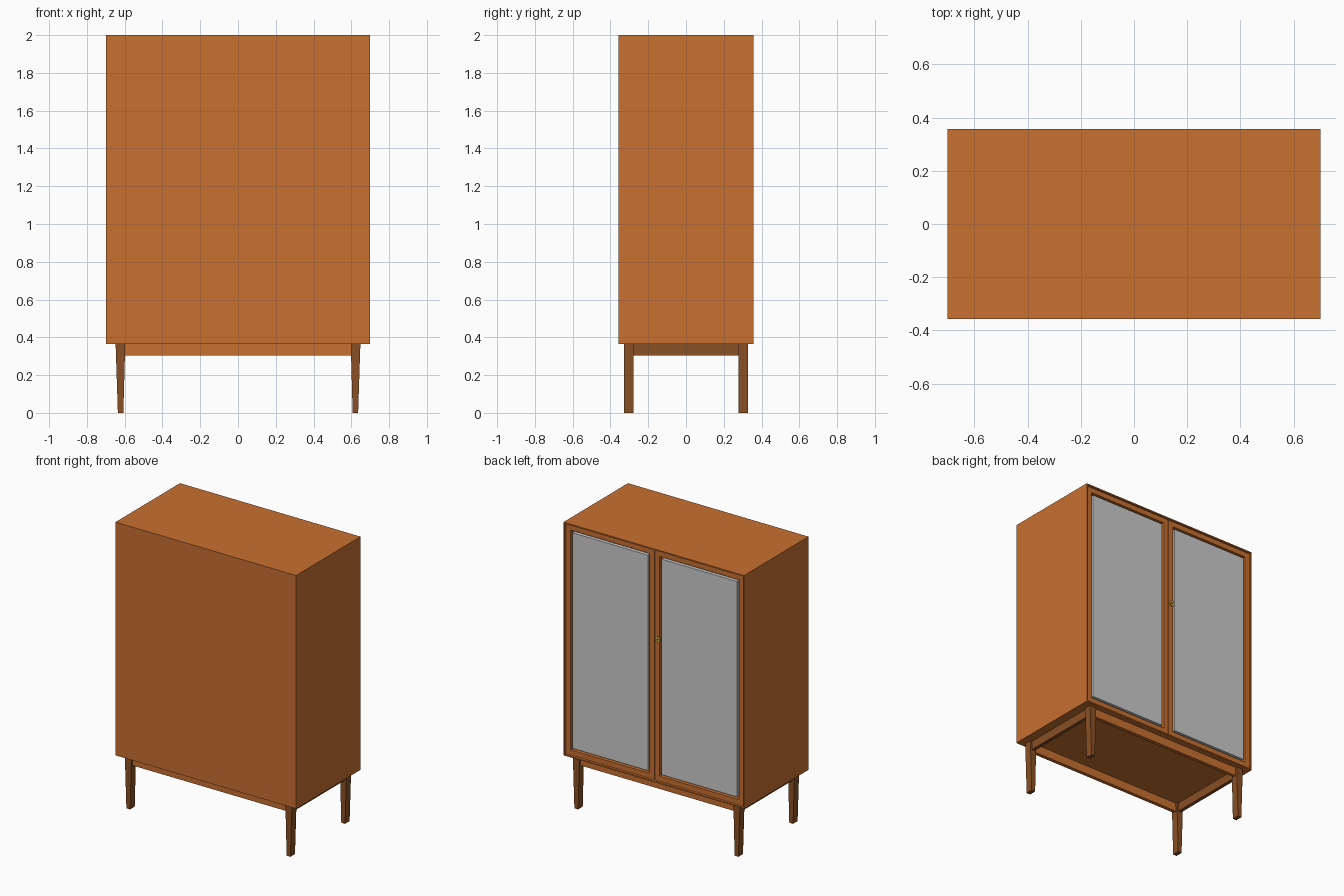
import bpy, bmesh, math

if "Cube" in bpy.data.objects:
    bpy.data.objects.remove(bpy.data.objects["Cube"])

W, D, Z0, Z1 = 0.70, 0.357, 0.365, 2.0   # half width, half depth, carcass bottom and top
T, RECESS = 0.012, 0.01                  # carcass wall, door setback


def material(name, rgb):
    m = bpy.data.materials.new(name)
    m.diffuse_color = (*rgb, 1)
    m.use_nodes = True
    m.node_tree.nodes["Principled BSDF"].inputs["Base Color"].default_value = m.diffuse_color
    return m


orange = material("orange_wood", (0.578, 0.162, 0.030))
brown = material("brown_wood", (0.254, 0.080, 0.018))
brass = material("brass", (0.60, 0.36, 0.04))
dark = material("dark_metal", (0.05, 0.03, 0.01))


def finish(name, bm, mat=None):
    bmesh.ops.recalc_face_normals(bm, faces=bm.faces)
    me = bpy.data.meshes.new(name)
    bm.to_mesh(me)
    bm.free()
    ob = bpy.data.objects.new(name, me)
    bpy.context.collection.objects.link(ob)
    if mat:
        me.materials.append(mat)
    return ob


def box_mesh(x0, x1, y0, y1, z0, z1):
    bm = bmesh.new()
    bmesh.ops.create_cube(bm, size=1)
    for v in bm.verts:
        v.co = (x1 if v.co.x > 0 else x0, y1 if v.co.y > 0 else y0, z1 if v.co.z > 0 else z0)
    bm.normal_update()
    return bm


def box(name, *dims, mat=None):
    return finish(name, box_mesh(*dims), mat)


# Carcass: a shell open towards +y
bm = box_mesh(-W, W, -D, D, Z0, Z1)
back = [f for f in bm.faces if f.normal.y > 0.9]
bmesh.ops.inset_region(bm, faces=back, thickness=T)
ext = bmesh.ops.extrude_face_region(bm, geom=back)
bmesh.ops.translate(bm, vec=(0, -(2 * D - T), 0), verts=[v for v in ext["geom"] if isinstance(v, bmesh.types.BMVert)])
bmesh.ops.delete(bm, geom=[f for f in back if f.is_valid], context="FACES")
finish("carcass", bm, orange)

# Doors: mitred frame with a flush grey panel
Y = D - RECESS
THICK, STILE, GAP = 0.025, 0.046, 0.003
for side, x0, x1 in (("left", -W + T, -GAP), ("right", GAP, W - T)):
    z0, z1 = Z0 + T, Z1 - T
    s = STILE + 0.004
    bm = box_mesh(x0, x1, Y - THICK, Y, z0, z1)
    caps = [f for f in bm.faces if abs(f.normal.y) > 0.9]
    bmesh.ops.inset_individual(bm, faces=caps, thickness=s)
    bmesh.ops.bridge_loops(bm, edges=[e for f in caps for e in f.edges])
    bmesh.ops.delete(bm, geom=[f for f in caps if f.is_valid], context="FACES_ONLY")
    finish(side + "_door_frame", bm, orange)
    box(side + "_door_panel", x0 + s, x1 - s, Y - THICK, Y, z0 + s, z1 - s)

# Round lock plate with a dark keyhole
for name, r, h, mat in (("lock_plate", 0.02, 0.008, brass), ("keyhole", 0.006, 0.009, dark)):
    bm = bmesh.new()
    bmesh.ops.create_cone(bm, cap_ends=True, segments=24, radius1=r, radius2=r, depth=h)
    ob = finish(name, bm, mat)
    ob.rotation_euler.x = math.pi / 2
    ob.location = (-0.028, Y + h / 2, 1.37)

# Base: tapered legs joined by rails
for sx, xn in ((-1, "left"), (1, "right")):
    for sy, yn in ((-1, "front"), (1, "back")):
        a, b = sorted((sx * 0.597, sx * 0.648))
        c, d = sorted((sy * 0.277, sy * 0.328))
        bm = box_mesh(a, b, c, d, 0, Z0)
        for v in bm.verts:
            if v.co.z < 0.01:
                v.co.x = sx * (0.636 if abs(v.co.x) > 0.62 else 0.607)
        finish(f"{yn}_{xn}_leg", bm, brown)
    a, b = sorted((sx * 0.61, sx * 0.635))
    box(xn + "_rail", a, b, -0.28, 0.28, 0.305, Z0, mat=brown)
for sy, yn in ((-1, "front"), (1, "back")):
    c, d = sorted((sy * 0.29, sy * 0.315))
    box(yn + "_rail", -0.6, 0.6, c, d, 0.305, Z0, mat=orange)
